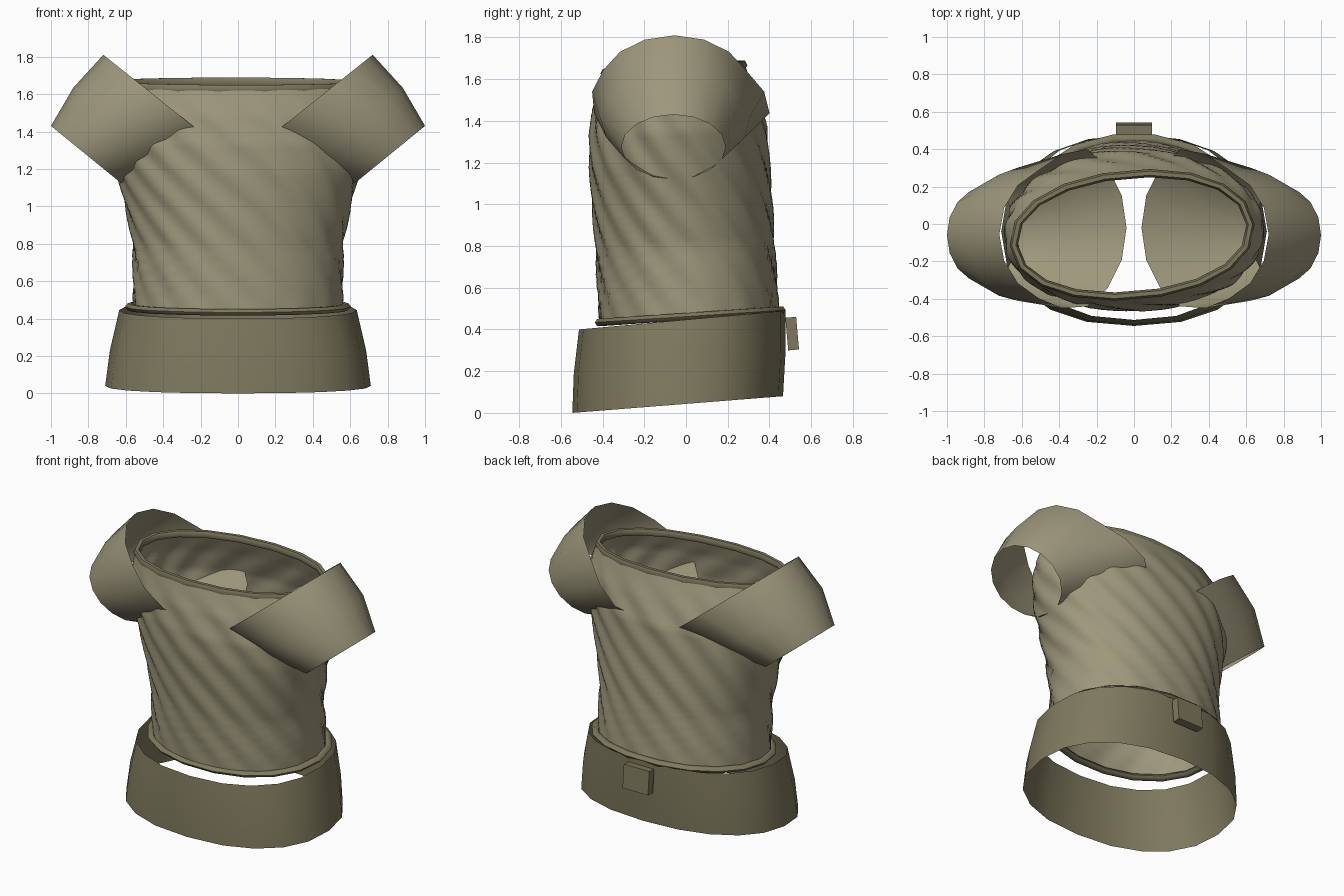
import bpy, bmesh
from math import sin, cos, pi, radians, copysign
from mathutils import Matrix

if "Cube" in bpy.data.objects:
    bpy.data.objects.remove(bpy.data.objects["Cube"])


def material(name, rgb):
    m = bpy.data.materials.new(name)
    m.diffuse_color = (*rgb, 1)
    m.use_nodes = True
    m.node_tree.nodes["Principled BSDF"].inputs["Base Color"].default_value = m.diffuse_color
    return m


cloth = material("cloth", (0.34, 0.31, 0.20))
trim = material("trim", (0.21, 0.19, 0.11))


def grid_object(name, rings, mat, wrap=False, angle=60):
    """Skin closed rings of points; wrap joins the last ring to the first."""
    bm = bmesh.new()
    vs = [[bm.verts.new(p) for p in ring] for ring in rings]
    n, m = len(rings[0]), len(rings)
    for i in range(m if wrap else m - 1):
        a, b = vs[i], vs[(i + 1) % m]
        for j in range(n):
            k = (j + 1) % n
            bm.faces.new((a[j], a[k], b[k], b[j]))
    bmesh.ops.recalc_face_normals(bm, faces=bm.faces)
    me = bpy.data.meshes.new(name)
    bm.to_mesh(me)
    bm.free()
    ob = bpy.data.objects.new(name, me)
    bpy.context.collection.objects.link(ob)
    me.materials.append(mat)
    bpy.ops.object.select_all(action='DESELECT')
    ob.select_set(True)
    bpy.context.view_layer.objects.active = ob
    bpy.ops.object.shade_smooth_by_angle(angle=radians(angle))
    return ob


def oval(cx, cy, z, rx, ry, tilt, n, turn=0, ripple=lambda a: 0, power=0.94):
    """Slightly squared oval, raised by tilt at the back, turned in plan (degrees)."""
    pts, t = [], radians(turn)
    for i in range(n):
        a = 2 * pi * i / n
        c = copysign(abs(cos(a)) ** power, cos(a))
        s = copysign(abs(sin(a)) ** power, sin(a))
        x, y = (rx + ripple(a)) * c, (ry + ripple(a)) * s
        pts.append((cx + x * cos(t) - y * sin(t), cy + x * sin(t) + y * cos(t), z + tilt * s))
    return pts


# torso: z, centre x, centre y, half width, half depth, tilt, turn
profile = [(0.465, 0, 0.015, 0.56, 0.43, 0.03, 0), (0.80, 0, -0.005, 0.56, 0.425, 0.025, 0),
           (1.00, 0, -0.018, 0.60, 0.428, 0.02, 0), (1.20, 0, -0.032, 0.65, 0.428, 0.02, 0),
           (1.35, 0, -0.038, 0.685, 0.423, 0.02, 1), (1.50, 0, -0.05, 0.69, 0.387, 0.02, 3),
           (1.65, -0.01, -0.058, 0.645, 0.335, 0.02, 5)]
SUB = 6
rings = []
for i in range(len(profile) - 1):
    for s in range(SUB + (i == len(profile) - 2)):
        z, cx, cy, rx, ry, tilt, turn = (a + (b - a) * s / SUB
                                         for a, b in zip(profile[i], profile[i + 1]))
        amp = 0.008 * max(0, min(1, (1.62 - z) / 0.15, 0.3 + (z - 0.465) / 0.1))
        rings.append(oval(cx, cy, z, rx, ry, tilt, 128, turn,
                          lambda a: amp * cos(16 * (a + 1.7 * z))))   # diagonal folds
grid_object("torso", rings, cloth)


# rolled trims at neck and waist
def tube_ring(name, cx, cy, z, rx, ry, tilt, r, h, turn=0):
    grid_object(name, [oval(cx, cy, z + h * sin(k * pi / 3), rx + r * cos(k * pi / 3),
                            ry + r * cos(k * pi / 3), tilt, 18, turn) for k in range(6)],
                trim, wrap=True)


tube_ring("collar", -0.01, -0.058, 1.647, 0.635, 0.325, 0.02, 0.022, 0.025, 5)
tube_ring("waist_trim", 0, 0.02, 0.463, 0.58, 0.44, 0.03, 0.024, 0.02)

# open hip band
grid_object("hip_band", [oval(0, -0.04, 0.04, 0.71, 0.505, 0.04, 20, power=0.88),
                         oval(0, -0.031, 0.23, 0.685, 0.507, 0.042, 20, power=0.88),
                         oval(0, -0.018, 0.445, 0.635, 0.495, 0.045, 20, power=0.88)], trim)

# sleeves: outer end, inner end, then centre y and depth radius of outer and inner halves
sections = [((0.72, 1.81), (0.04, 1.27), -0.055, 0.37, -0.02, 0.455),
            ((0.88, 1.635), (0.37, 1.18), -0.06, 0.35, -0.05, 0.36),
            ((1.00, 1.43), (0.62, 1.12), -0.06, 0.25, -0.06, 0.25)]
for side, label in ((1, "left"), (-1, "right")):
    rings = []
    for (x0, z0), (x1, z1), co, ro, ci, ri in sections:
        ring = []
        for j in range(16):
            a = 2 * pi * j / 16
            c = (1 + cos(a)) / 2
            w = 1 if cos(a) > 0.1 else (0 if cos(a) < -0.1 else 0.5)
            y = (co + ro * sin(a)) * w + (ci + ri * sin(a)) * (1 - w)
            ring.append((side * (x1 + (x0 - x1) * c), y, z1 + (z0 - z1) * c))
        rings.append(ring)
    grid_object("sleeve_" + label, rings, cloth)

# small block at the back of the hip band
bm = bmesh.new()
bmesh.ops.create_cube(bm, size=1, matrix=Matrix.Translation((0, 0.509, 0.38))
                      @ Matrix.Rotation(radians(5), 4, 'X')
                      @ Matrix.Diagonal((0.19, 0.052, 0.157, 1)))
me = bpy.data.meshes.new("back_block")
bm.to_mesh(me)
bm.free()
me.materials.append(trim)
bpy.context.collection.objects.link(bpy.data.objects.new("back_block", me))
